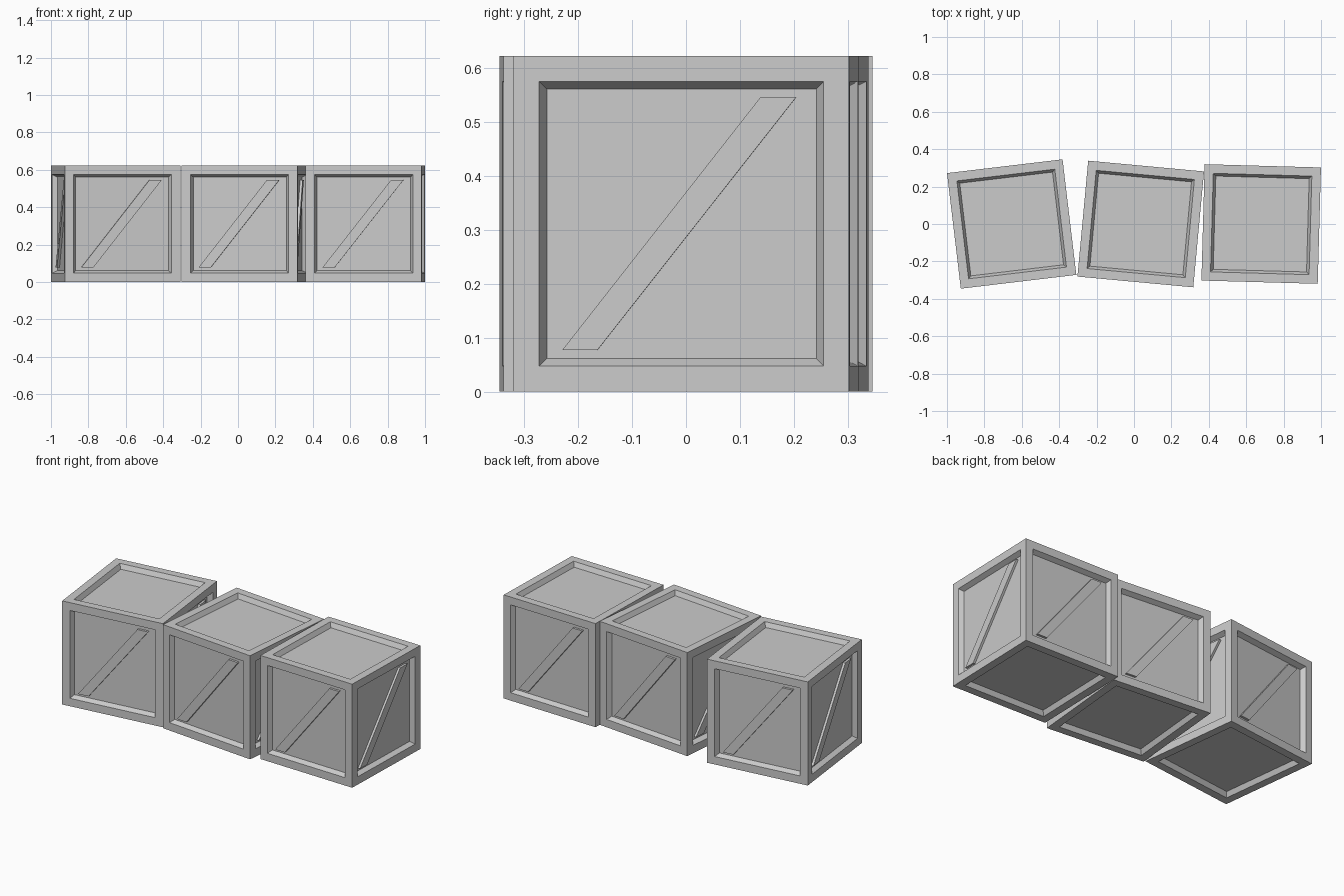
import bpy
import bmesh
from math import radians
from mathutils import Matrix, Vector

if "Cube" in bpy.data.objects:
    bpy.data.objects.remove(bpy.data.objects["Cube"])

SIZE = 0.622
HALF = SIZE / 2
FRAME = 0.067    # width of the outer frame
BEVEL = 0.02     # sideways run of the sloped recess walls
DEPTH = 0.027    # depth of the recessed panels

grey = bpy.data.materials.new("plain_grey")
grey.use_nodes = True
COLOUR = (0.6, 0.6, 0.6, 1)
grey.diffuse_color = COLOUR
grey.node_tree.nodes["Principled BSDF"].inputs["Base Color"].default_value = COLOUR


def make_object(name, bm, matrix):
    mesh = bpy.data.meshes.new(name)
    bmesh.ops.recalc_face_normals(bm, faces=bm.faces)
    bm.to_mesh(mesh)
    bm.free()
    mesh.materials.append(grey)
    obj = bpy.data.objects.new(name, mesh)
    obj.matrix_world = matrix
    bpy.context.collection.objects.link(obj)
    return obj


def crate_body():
    # Cube with a framed, sloped recess on all six faces
    bm = bmesh.new()
    bmesh.ops.create_cube(bm, size=SIZE)
    panels = list(bm.faces)
    bmesh.ops.inset_individual(bm, faces=panels, thickness=FRAME)
    bmesh.ops.inset_individual(bm, faces=panels, thickness=BEVEL)
    for panel in panels:
        bmesh.ops.translate(bm, verts=panel.verts, vec=-panel.normal * DEPTH)
    return bm


def crate_braces():
    # One diagonal plank in each of the four side recesses
    bm = bmesh.new()
    top = HALF - FRAME - BEVEL / 2
    outline = [(-0.221, -top), (-0.156, -top), (0.212, top), (0.146, top)]
    back = -HALF + DEPTH + 0.002
    front = -HALF + DEPTH / 2
    for turn in range(4):
        spin = Matrix.Rotation(radians(90 * turn), 3, "Z")
        face = bm.faces.new([bm.verts.new(spin @ Vector((x, back, z))) for x, z in outline])
        extruded = bmesh.ops.extrude_face_region(bm, geom=[face], use_keep_orig=True)
        moved = [v for v in extruded["geom"] if isinstance(v, bmesh.types.BMVert)]
        bmesh.ops.translate(bm, verts=moved, vec=spin @ Vector((0, front - back, 0)))
    return bm


# Row of three crates, each slightly turned
for name, x, angle in [("right", -0.654, 6.8), ("middle", 0.036, -5.3), ("left", 0.68, -1.6)]:
    place = Matrix.Translation((x, 0, HALF)) @ Matrix.Rotation(radians(angle), 4, "Z")
    make_object(name + "_crate", crate_body(), place)
    make_object(name + "_crate_braces", crate_braces(), place)
